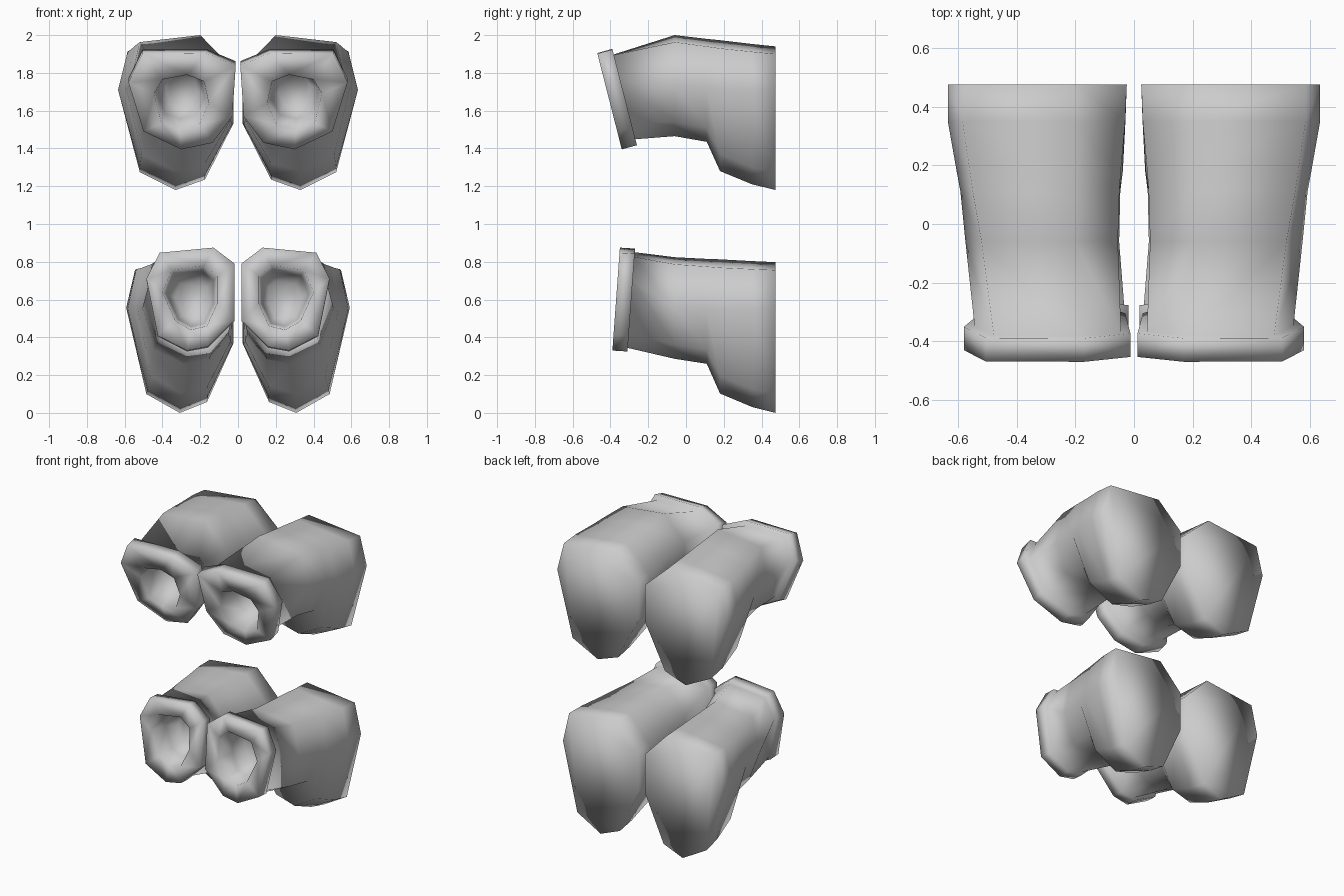
import bpy, bmesh
from mathutils import Vector

if "Cube" in bpy.data.objects:
    bpy.data.objects.remove(bpy.data.objects["Cube"])

# Body cross-sections (y, [(x, z) * 8]): bottom, outer low, outer mid, outer top,
# inner top, inner upper, inner low, bottom inner
BODY = [
    (0.475, [(.33, 1.18), (.52, 1.275), (.635, 1.71), (.585, 1.90),
             (.20, 1.94), (.025, 1.78), (.025, 1.53), (.175, 1.235)]),
    (0.35, [(.33, 1.21), (.52, 1.30), (.635, 1.71), (.585, 1.912),
            (.20, 1.953), (.03, 1.79), (.03, 1.53), (.175, 1.26)]),
    (0.18, [(.33, 1.28), (.51, 1.37), (.605, 1.715), (.56, 1.93),
            (.20, 1.973), (.045, 1.81), (.04, 1.55), (.175, 1.32)]),
    (0.11, [(.32, 1.435), (.50, 1.51), (.592, 1.72), (.55, 1.94),
            (.20, 1.98), (.05, 1.82), (.05, 1.58), (.17, 1.455)]),
    (-0.06, [(.31, 1.465), (.49, 1.54), (.575, 1.73), (.52, 1.963),
             (.20, 2.0), (.055, 1.84), (.055, 1.60), (.16, 1.485)]),
]

# Flange and opening outlines, same corner order as the body
UPPER_FLANGE = [(.30, 1.395), (.50, 1.49), (.58, 1.75), (.505, 1.902),
                (.17, 1.905), (.012, 1.84), (.03, 1.57), (.135, 1.43)]
UPPER_HOLE = [(.31, 1.50), (.405, 1.535), (.445, 1.69), (.40, 1.765),
              (.27, 1.79), (.18, 1.755), (.155, 1.64), (.205, 1.525)]
LOWER_FLANGE = [(.27, .33), (.425, .41), (.485, .71), (.415, .848),
                (.13, .875), (.018, .79), (.018, .49), (.16, .35)]
LOWER_HOLE = [(.25, .44), (.33, .485), (.40, .64), (.35, .755),
              (.18, .78), (.11, .725), (.11, .58), (.165, .46)]


def centre(ring):
    return sum(ring, Vector()) / len(ring)


def scaled(ring, s, offset=Vector()):
    c = centre(ring)
    return [c + (p - c) * s + offset for p in ring]


def lower_body(y, x, z):
    # the lower ducts are narrower, taller and droop slightly to the front
    z = (z - 1.18) * 1.05
    return .02 + (x - .02) * (.93 - .1 * (.475 - y)), y, z * (1 - .08 * (.475 - y))


def build(name, body, flange, hole, face_y, back, neck_scale, side):
    on_face = lambda pts: [Vector((x, face_y(z), z)) for x, z in pts]
    rim, opening = on_face(flange), on_face(hole)
    rim_back = [p + back for p in rim]
    deep = back * 2.6
    rings = body + [scaled(rim_back, neck_scale), rim_back, rim, opening,
                    scaled(opening, .85, deep * .6), scaled(opening, .6, deep)]
    bm = bmesh.new()
    loops = [[bm.verts.new((p.x * side, p.y, p.z)) for p in r] for r in rings]
    for a, b in zip(loops, loops[1:]):
        for i in range(8):
            j = (i + 1) % 8
            bm.faces.new((a[i], a[j], b[j], b[i]))
    bm.faces.new(loops[0])
    bm.faces.new(loops[-1])
    bmesh.ops.recalc_face_normals(bm, faces=bm.faces)
    for f in bm.faces:
        f.smooth = True
    mesh = bpy.data.meshes.new(name)
    bm.to_mesh(mesh)
    bm.free()
    bpy.context.collection.objects.link(bpy.data.objects.new(name, mesh))


upper = [[Vector((x, y, z)) for x, z in pts] for y, pts in BODY]
lower = [[Vector(lower_body(y, x, z)) for x, z in pts] for y, pts in BODY]

# Mirrored pairs of ducts
for label, side in (("right", 1), ("left", -1)):
    build("upper_duct_" + label, upper, UPPER_FLANGE, UPPER_HOLE,
          lambda z: -.47 + (1.905 - z) * .255, Vector((0, .08, .022)), .88, side)
    build("lower_duct_" + label, lower, LOWER_FLANGE, LOWER_HOLE,
          lambda z: -.35 - (.875 - z) * .073, Vector((0, .08, -.005)), .93, side)
